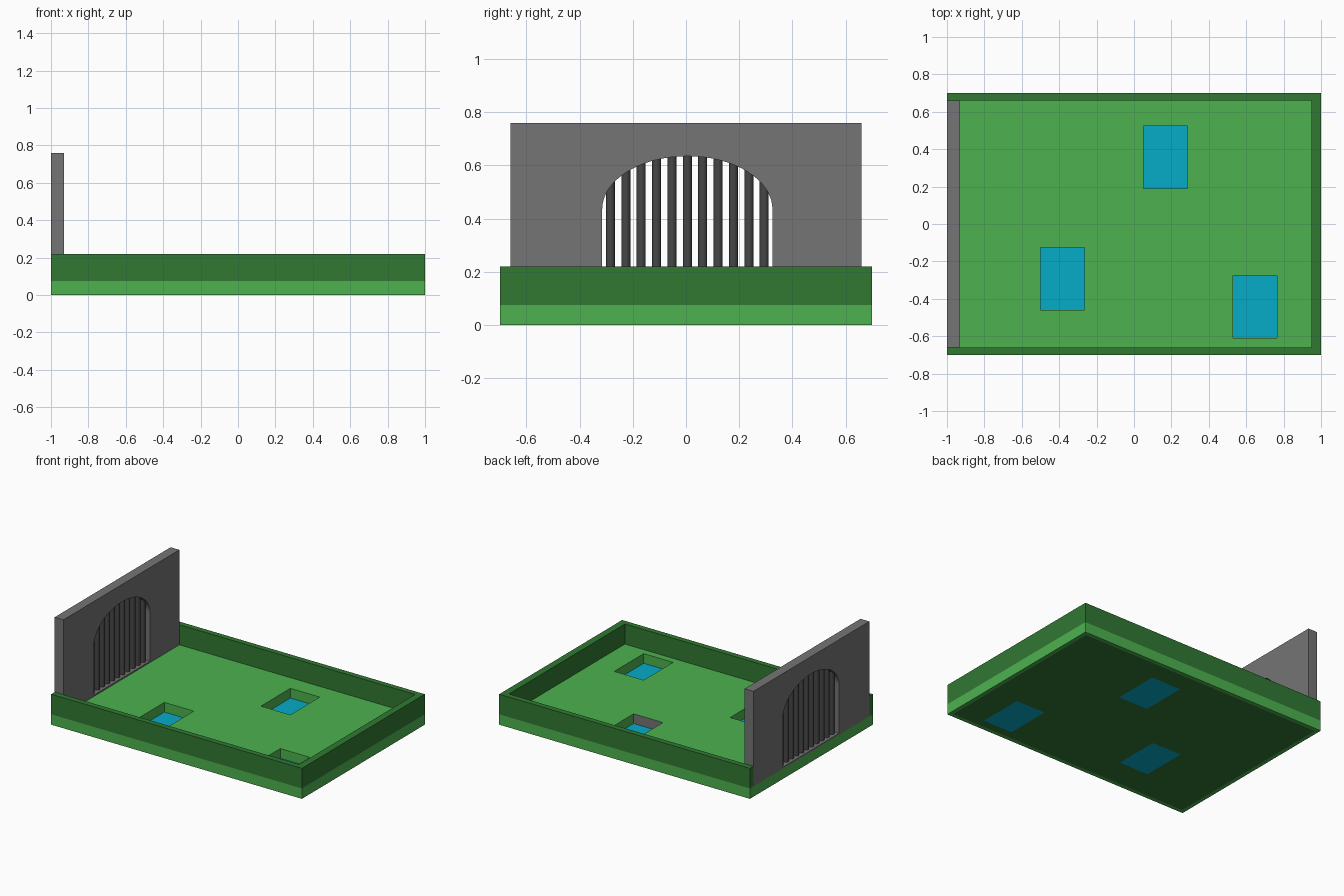
import bpy, bmesh, math

if "Cube" in bpy.data.objects:
    bpy.data.objects.remove(bpy.data.objects["Cube"])


def mat(name, rgb):
    m = bpy.data.materials.new(name)
    m.diffuse_color = tuple((c / 255) ** 2.2 for c in rgb) + (1,)
    m.use_nodes = True
    m.node_tree.nodes["Principled BSDF"].inputs["Base Color"].default_value = m.diffuse_color
    return m


GRASS = mat("grass", (78, 176, 80))
HEDGE = mat("hedge_green", (52, 120, 54))
WATER = mat("water", (14, 170, 198))
STONE = mat("stone", (116, 116, 116))
IRON = mat("iron", (72, 72, 72))


def add(name, bm, *mats):
    bmesh.ops.recalc_face_normals(bm, faces=bm.faces)
    me = bpy.data.meshes.new(name)
    bm.to_mesh(me)
    bm.free()
    ob = bpy.data.objects.new(name, me)
    bpy.context.collection.objects.link(ob)
    for m in mats:
        me.materials.append(m)
    return ob


def prism(points, offset):
    """Extrude a closed profile of 3D points along offset."""
    bm = bmesh.new()
    face = bm.faces.new([bm.verts.new(p) for p in points])
    new = bmesh.ops.extrude_face_region(bm, geom=[face], use_keep_orig=True)["geom"]
    bmesh.ops.translate(bm, vec=offset,
                        verts=[v for v in new if isinstance(v, bmesh.types.BMVert)])
    return bm


def box(x0, x1, y0, y1, z0, z1):
    return prism([(x0, y0, z0), (x1, y0, z0), (x1, y1, z0), (x0, y1, z0)], (0, 0, z1 - z0))


def cut(ob, cutter):
    mod = ob.modifiers.new("cut", 'BOOLEAN')
    mod.operation, mod.solver, mod.object = 'DIFFERENCE', 'EXACT', cutter
    cutter.hide_render = True
    cutter.hide_set(True)


# Lawn slab with a dark inset underside
BASE = 0.075
bm = box(-1, 1, -0.7, 0.7, 0, BASE)
bm.normal_update()
bottom = min(bm.faces, key=lambda f: f.calc_center_median().z)
bmesh.ops.inset_region(bm, faces=[bottom], thickness=0.04)
min(bm.faces, key=lambda f: (round(f.calc_center_median().z, 4), -f.calc_area())).material_index = 1
lawn = add("lawn", bm, GRASS, HEDGE, STONE)

# Three pools: pits cut through the lawn, closed by water
pools = [(0.05, 0.19), (-0.5, -0.46), (0.53, -0.61)]
for i, (x, y) in enumerate(pools):
    x1, y1 = x + 0.235, y + 0.335
    bm = box(x, x1, y, y1, -0.05, 0.2)
    if i == 0:  # one stone-faced side
        min(bm.faces, key=lambda f: f.calc_center_median().y).material_index = 2
    cut(lawn, add("pool_cutter", bm, GRASS, HEDGE, STONE))
    add("pool_water", box(x, x1, y, y1, 0, 0.005), WATER)

# Hedge around three sides
hedge = [(-1, -0.7), (1, -0.7), (1, 0.7), (-1, 0.7),
         (-1, 0.66), (0.95, 0.66), (0.95, -0.66), (-1, -0.66)]
add("hedge", prism([(x, y, BASE) for x, y in hedge], (0, 0, 0.145)), HEDGE)

# Stone wall with an elliptical arch
CY, RY, SPRING, RZ, SILL = 0.005, 0.32, 0.435, 0.2, 0.085
wall = add("gate_wall", box(-1, -0.93, -0.66, 0.66, BASE, 0.76), STONE)
arch = [(-1.1, CY - RY, SILL), (-1.1, CY + RY, SILL)]
for i in range(33):
    a = math.pi * i / 32
    arch.append((-1.1, CY + RY * math.cos(a), SPRING + RZ * math.sin(a)))
cut(wall, add("arch_cutter", prism(arch, (0.3, 0, 0)), STONE))

# Iron bars filling the arch
for i in range(11):
    y = CY + (i - 5) * 0.0578
    top = SPRING + RZ * math.sqrt(1 - ((y - CY) / RY) ** 2) + 0.02
    bpy.ops.mesh.primitive_cylinder_add(vertices=24, radius=0.017, depth=top - SILL,
                                        location=(-0.965, y, (top + SILL) / 2))
    bar = bpy.context.object
    bar.name = "gate_bar"
    bar.data.materials.append(IRON)
    bpy.ops.object.shade_smooth_by_angle()
